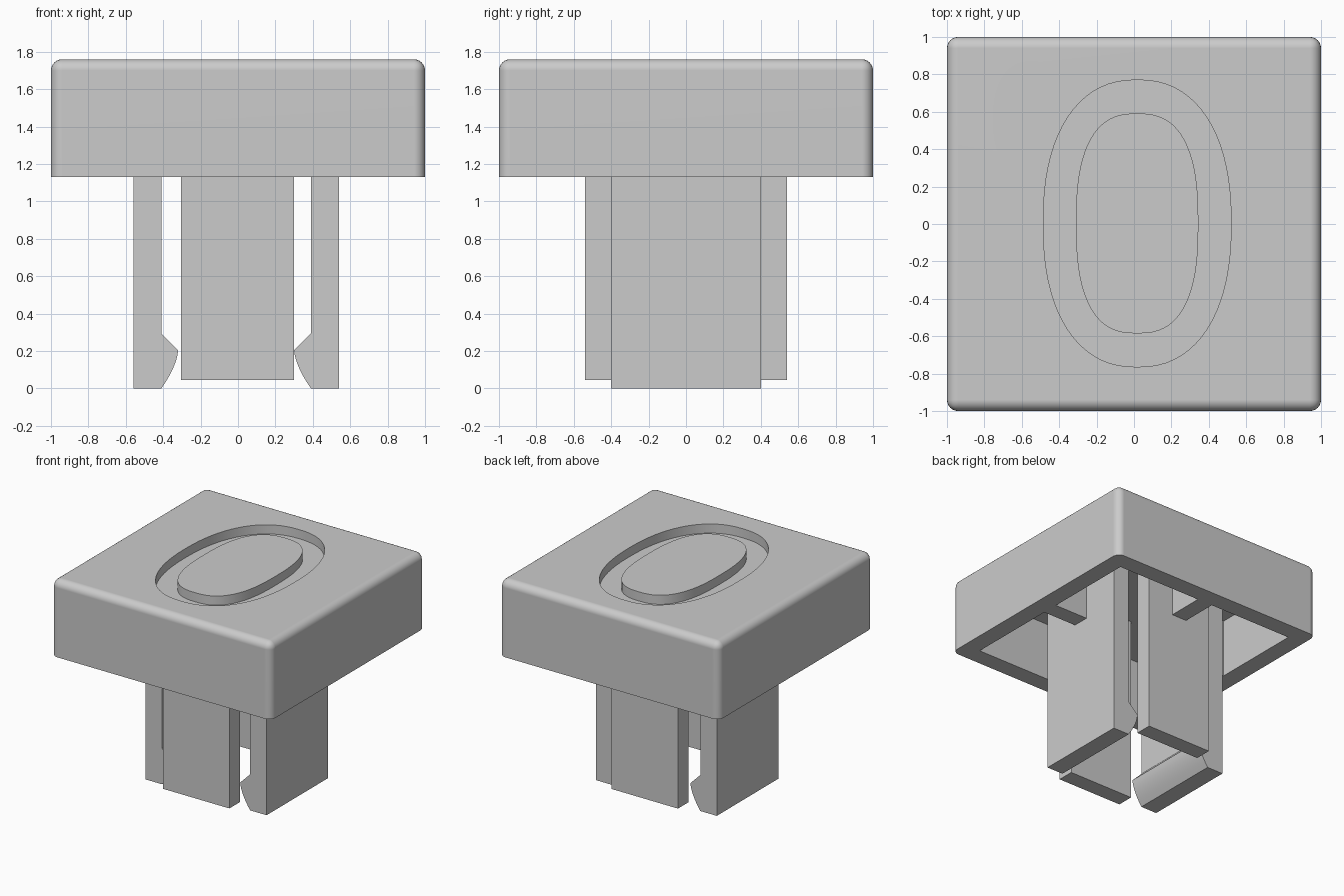
import bpy, bmesh, math

if "Cube" in bpy.data.objects:
    bpy.data.objects.remove(bpy.data.objects["Cube"], do_unlink=True)

grey = bpy.data.materials.new("light_grey")
grey.use_nodes = True
colour = (0.6, 0.6, 0.6, 1)
grey.diffuse_color = colour
grey.node_tree.nodes["Principled BSDF"].inputs["Base Color"].default_value = colour

BASE, TOP, CEILING, INNER = 1.13, 1.76, 1.62, 0.85


def finish(name, bm):
    bmesh.ops.recalc_face_normals(bm, faces=bm.faces)
    mesh = bpy.data.meshes.new(name)
    bm.to_mesh(mesh)
    bm.free()
    mesh.materials.append(grey)
    obj = bpy.data.objects.new(name, mesh)
    bpy.context.collection.objects.link(obj)
    return obj


def box_mesh(x, y, z):
    bm = bmesh.new()
    bmesh.ops.create_cube(bm, size=1)
    for v in bm.verts:
        v.co = [lo + (c + 0.5) * (hi - lo) for c, (lo, hi) in zip(v.co, (x, y, z))]
    return bm


def box(name, x, y, z):
    return finish(name, box_mesh(x, y, z))


def extrude(name, points, direction):
    bm = bmesh.new()
    face = bm.faces.new([bm.verts.new(p) for p in points])
    new = bmesh.ops.extrude_face_region(bm, geom=[face])["geom"]
    bmesh.ops.translate(bm, vec=direction, verts=[g for g in new if isinstance(g, bmesh.types.BMVert)])
    return finish(name, bm)


def oval(name, rx, ry, power, bottom, height):
    points = []
    for i in range(72):
        c, s = math.cos(math.tau * i / 72), math.sin(math.tau * i / 72)
        points.append((0.017 + rx * math.copysign(abs(c) ** (2 / power), c),
                       0.003 + ry * math.copysign(abs(s) ** (2 / power), s), bottom))
    return extrude(name, points, (0, 0, height))


def cut(obj, cutter):
    mod = obj.modifiers.new("cut", "BOOLEAN")
    mod.operation, mod.solver, mod.object = "DIFFERENCE", "EXACT", cutter
    bpy.context.view_layer.objects.active = obj
    bpy.ops.object.modifier_apply(modifier=mod.name)
    bpy.data.objects.remove(cutter, do_unlink=True)


def smooth(obj):
    bpy.ops.object.select_all(action="DESELECT")
    obj.select_set(True)
    bpy.context.view_layer.objects.active = obj
    bpy.ops.object.shade_smooth_by_angle(angle=math.radians(30))
    obj.modifiers.new("clean_normals", "WEIGHTED_NORMAL").keep_sharp = True


# Cap: rounded top and corners, hollow below, oval groove on top
bm = box_mesh((-1, 1), (-1, 1), (BASE, TOP))
rounded = [e for e in bm.edges if max(v.co.z for v in e.verts) > TOP - 0.01]
bmesh.ops.bevel(bm, geom=rounded, offset=0.06, segments=6, profile=0.5, affect="EDGES")
cap = finish("cap", bm)
cut(cap, box("cavity", (-INNER, INNER), (-INNER, INNER), (BASE - 0.2, CEILING)))
groove = oval("groove", 0.502, 0.767, 2.3, TOP - 0.075, 0.2)
cut(groove, oval("island", 0.327, 0.588, 2.6, TOP - 0.2, 0.5))
cut(cap, groove)
smooth(cap)

# Plain legs and ribs, front and back
for side, label in ((-1, "front"), (1, "back")):
    box(label + "_leg", (-0.305, 0.3), sorted((side * 0.4, side * 0.54)), (0.045, CEILING))
    box(label + "_rib", (-0.075, 0.065), sorted((side * 0.54, side * INNER)), (BASE, CEILING))

# Hooked legs and ribs on both sides
for side, label in ((-1, "right"), (1, "left")):
    profile = [(0.55, 0), (0.55, CEILING), (0.4, CEILING), (0.4, 0.295), (0.31, 0.205)]
    for i in range(1, 8):
        t = i / 7
        profile.append((0.31 + 0.09 * t ** 1.6, 0.205 * (1 - t)))
    leg = extrude(label + "_hooked_leg",
                  [(side * x - 0.01, -0.4, z) for x, z in profile], (0, 0.8, 0))
    smooth(leg)
    box(label + "_rib", sorted((side * 0.55 - 0.01, side * INNER)), (-0.07, 0.07), (BASE, CEILING))
